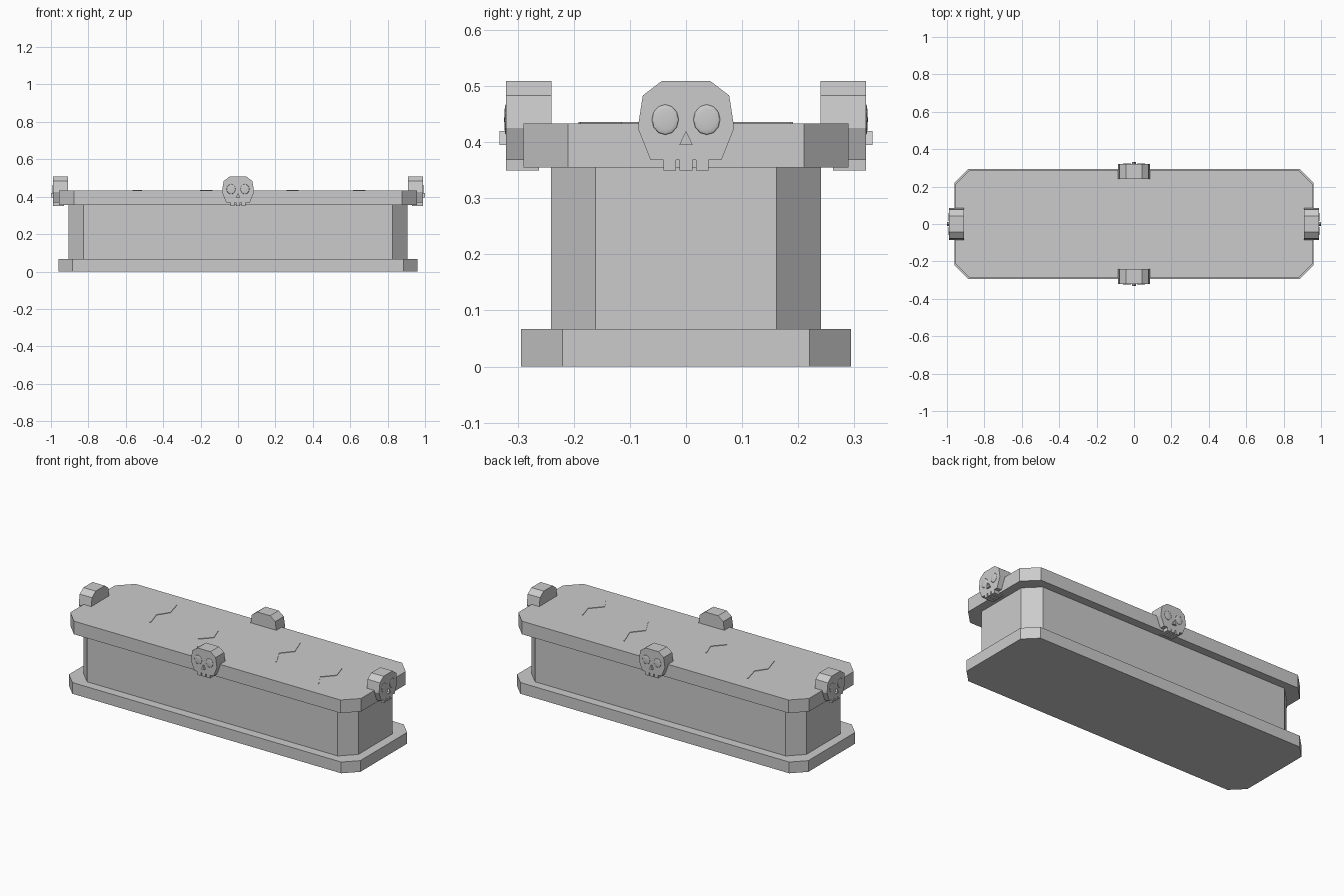
import bpy, bmesh, math
from mathutils import Matrix, Vector

if "Cube" in bpy.data.objects:
    bpy.data.objects.remove(bpy.data.objects["Cube"])


def prism(name, pts, lo, hi, matrix=Matrix()):
    """Extrude a 2D outline along local z from lo to hi, then place it."""
    bm = bmesh.new()
    face = bm.faces.new([bm.verts.new((x, y, lo)) for x, y in pts])
    ext = bmesh.ops.extrude_face_region(bm, geom=[face])
    verts = [v for v in ext["geom"] if isinstance(v, bmesh.types.BMVert)]
    bmesh.ops.translate(bm, verts=verts, vec=(0, 0, hi - lo))
    bmesh.ops.transform(bm, matrix=matrix, verts=bm.verts)
    bmesh.ops.recalc_face_normals(bm, faces=bm.faces)
    mesh = bpy.data.meshes.new(name)
    bm.to_mesh(mesh)
    bm.free()
    obj = bpy.data.objects.new(name, mesh)
    bpy.context.collection.objects.link(obj)
    return obj


def slab(name, x, y, cut, lo, hi):
    """Rectangular block with chamfered vertical corners."""
    prism(name, [(x - cut, -y), (x, cut - y), (x, y - cut), (x - cut, y),
                 (cut - x, y), (-x, y - cut), (-x, cut - y), (cut - x, -y)], lo, hi)


# Plinth, chest and lid
slab("base_plinth", 0.96, 0.294, 0.074, 0, 0.067)
slab("coffin_body", 0.906, 0.241, 0.08, 0.067, 0.355)
slab("lid", 0.958, 0.29, 0.08, 0.355, 0.433)

# Skull ornaments, one at the middle of each side
half = [(0.043, 0.509), (0.077, 0.483), (0.086, 0.425), (0.063, 0.368)]
skull = [(-x, z) for x, z in half] + half[::-1]


def skull_ornament(side, angle, front):
    # local x = width, local y = height, local z = outwards
    m = Matrix.Rotation(angle, 4, "Z") @ Matrix.Rotation(math.pi / 2, 4, "X")
    prism("skull_" + side, skull, front - 0.081, front, m)
    for i in (-1, 0, 1):
        c = i * 0.029
        w = 0.0115
        prism("tooth_" + side, [(c - w, 0.349), (c + w, 0.349), (c + w, 0.368), (c - w, 0.368)],
              front - 0.059, front, m)
    prism("nose_" + side, [(-0.012, 0.395), (0.012, 0.395), (0, 0.42)],
          front - 0.005, front + 0.011, m)
    for s in (-1, 1):
        bm = bmesh.new()
        place = m @ Matrix.Translation((s * 0.037, 0.44, front)) @ Matrix.Diagonal((0.024, 0.027, 0.003, 1))
        bmesh.ops.create_uvsphere(bm, u_segments=12, v_segments=8, radius=1, matrix=place)
        for f in bm.faces:
            f.smooth = True
        mesh = bpy.data.meshes.new("eye_" + side)
        bm.to_mesh(mesh)
        bm.free()
        bpy.context.collection.objects.link(bpy.data.objects.new("eye_" + side, mesh))


for i, side in enumerate(("front", "right", "back", "left")):
    skull_ornament(side, i * math.pi / 2, 0.989 if i % 2 else 0.321)

# Thin zigzag cracks across the lid top
cracks = [
    [(-0.53, -0.07), (-0.56, 0.03), (-0.515, 0.095), (-0.54, 0.19)],
    [(-0.14, -0.18), (-0.2, -0.095), (-0.14, -0.03), (-0.17, 0.055)],
    [(0.315, -0.09), (0.262, 0.007), (0.32, 0.075), (0.28, 0.185)],
    [(0.664, -0.19), (0.618, -0.115), (0.68, -0.045), (0.654, 0.041)],
]
for path in cracks:
    for a, b in zip(path, path[1:]):
        a, b = Vector(a), Vector(b)
        d = (b - a).normalized() * 0.003
        n = Vector((-d.y, d.x))
        prism("lid_crack", [a - n, b - n, b + n, a + n], 0.432, 0.436)
